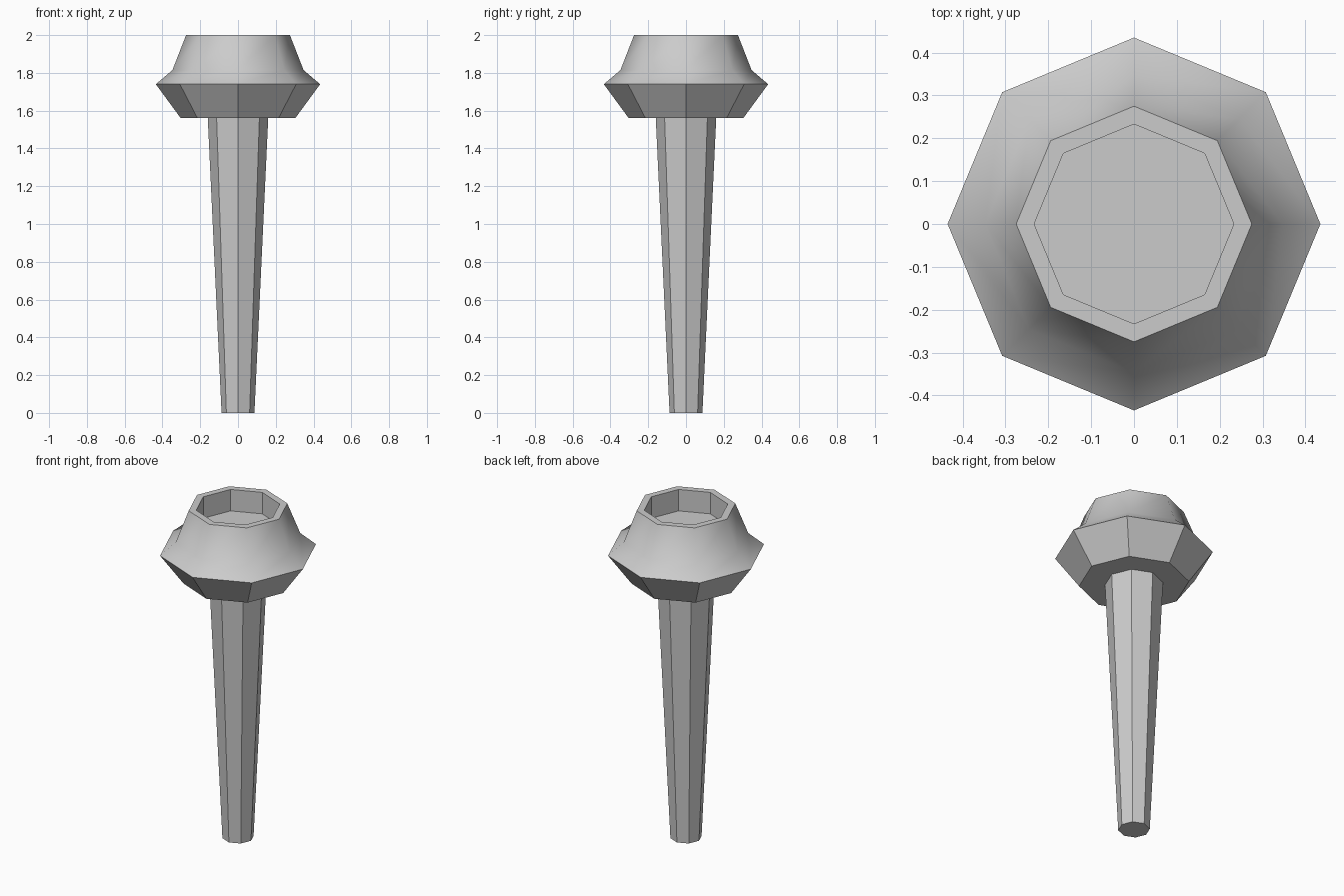
import bpy, math

if "Cube" in bpy.data.objects:
    bpy.data.objects.remove(bpy.data.objects["Cube"])

SIDES = 8

def lathe(name, profile, smooth_bands=()):
    """Eight-sided solid from (radius, z) rings, capped at both ends."""
    verts, faces, smooth = [], [], []
    for r, z in profile:
        for i in range(SIDES):
            a = math.tau * i / SIDES
            verts.append((r * math.cos(a), r * math.sin(a), z))
    for k in range(len(profile) - 1):
        for i in range(SIDES):
            j = (i + 1) % SIDES
            a, b = k * SIDES, (k + 1) * SIDES
            faces.append((a + i, a + j, b + j, b + i))
            smooth.append(k in smooth_bands)
    last = (len(profile) - 1) * SIDES
    faces.append(tuple(reversed(range(SIDES))))
    faces.append(tuple(range(last, last + SIDES)))
    smooth += [False, False]
    mesh = bpy.data.meshes.new(name)
    mesh.from_pydata(verts, [], faces)
    mesh.polygons.foreach_set("use_smooth", smooth)
    # crisp borders wherever a smooth band meets a flat one
    users = {}
    for p in mesh.polygons:
        for e in p.edge_keys:
            users.setdefault(e, []).append(p.use_smooth)
    for e in mesh.edges:
        e.use_edge_sharp = not all(users[e.key])
    obj = bpy.data.objects.new(name, mesh)
    bpy.context.collection.objects.link(obj)
    return obj

# Tapered handle
lathe("handle", [(0.087, 0.0), (0.16, 1.56)])

# Flared head with a recessed bowl; the upper shoulder is smooth shaded
lathe("head", [(0.303, 1.56), (0.435, 1.74), (0.347, 1.815), (0.275, 2.0),
               (0.233, 2.0), (0.233, 1.87)], smooth_bands=(1, 2))
